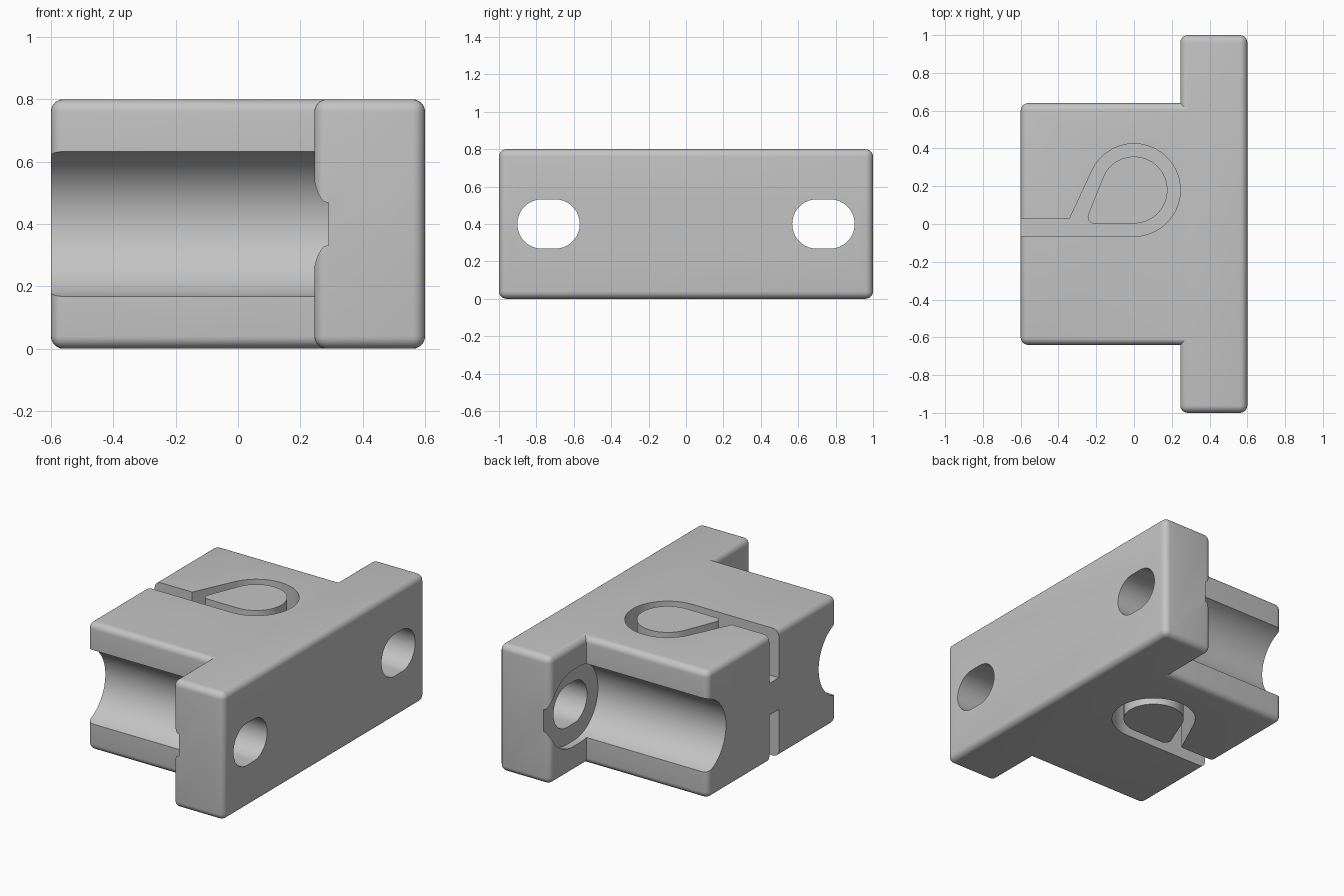
import bpy
import bmesh
from math import sin, cos, radians

cube = bpy.data.objects.get("Cube")
if cube:
    bpy.data.objects.remove(cube, do_unlink=True)

HEIGHT = 0.8
ROUND = 0.04

grey = bpy.data.materials.new("plain grey")
grey.use_nodes = True
grey.diffuse_color = (0.55, 0.55, 0.55, 1)
grey.node_tree.nodes["Principled BSDF"].inputs["Base Color"].default_value = grey.diffuse_color


def arc(cx, cy, r, start, end, steps=32):
    angles = [radians(start + (end - start) * i / steps) for i in range(steps + 1)]
    return [(cx + r * cos(a), cy + r * sin(a)) for a in angles]


def prism(name, profile, low, high, axis="Z", rounding=0):
    """Extrude a counter-clockwise profile along z, or a (y, z) profile along x."""
    def place(p, d):
        return (p[0], p[1], d) if axis == "Z" else (d, p[0], p[1])
    bm = bmesh.new()
    face = bm.faces.new([bm.verts.new(place(p, low)) for p in profile])
    top = bmesh.ops.extrude_face_region(bm, geom=[face])["geom"]
    for v in (g for g in top if isinstance(g, bmesh.types.BMVert)):
        v.co["XYZ".index(axis)] = high
    bmesh.ops.recalc_face_normals(bm, faces=bm.faces)
    if rounding:
        # Round the outside edges and leave inside corners sharp
        edges = [e for e in bm.edges if e.is_convex]
        bmesh.ops.bevel(bm, geom=edges, offset=rounding, segments=6,
                        profile=0.5, affect="EDGES")
        bmesh.ops.recalc_face_normals(bm, faces=bm.faces)
    mesh = bpy.data.meshes.new(name)
    bm.to_mesh(mesh)
    bm.free()
    mesh.materials.append(grey)
    obj = bpy.data.objects.new(name, mesh)
    bpy.context.collection.objects.link(obj)
    return obj


def cut(target, cutter):
    cutter.hide_render = True
    mod = target.modifiers.new("cut", "BOOLEAN")
    mod.operation = "DIFFERENCE"
    mod.solver = "EXACT"
    mod.object = cutter
    bpy.context.view_layer.objects.active = target
    bpy.ops.object.modifier_apply(modifier=mod.name)
    bpy.data.objects.remove(cutter, do_unlink=True)


def slot_profile(side, r):
    """Slot outline in (y, z), longer along y."""
    inner, outer = sorted((side * 0.70, side * 0.77))
    return arc(outer, 0.4, r, -90, 90) + arc(inner, 0.4, r, 90, 270)


# T-shaped block: body with a wide mounting plate on the +x side
half = [(0.6, 1), (0.245, 1), (0.245, 0.64), (-0.6, 0.64)]
outline = half + [(x, -y) for x, y in reversed(half)]
block = prism("mounting_block", outline, 0, HEIGHT, rounding=ROUND)

# Side grooves ending as counterbores, and slotted screw holes
for side in (-1, 1):
    cut(block, prism("groove_cutter", slot_profile(side, 0.24), -0.7, 0.29, "X"))
    cut(block, prism("hole_cutter", slot_profile(side, 0.132), 0.2, 0.7, "X"))

# Teardrop channel opening to the back of the body, on top and underneath
channel = [(-0.7, -0.065)] + arc(0, 0.18, 0.245, -90, 155, 56) + [(-0.34, 0.03), (-0.7, 0.03)]
island = arc(0, 0.18, 0.177, -90, 156, 56) + arc(-0.211, 0.037, 0.034, 156, 270, 10)
for low, high in ((-0.1, 0.3), (0.5, 0.9)):
    cutter = prism("channel_cutter", channel, low, high)
    cut(cutter, prism("island_cutter", island, low - 0.1, high + 0.1))
    cut(block, cutter)

# Smooth rounded surfaces, sharp rims
bpy.ops.object.select_all(action="DESELECT")
block.select_set(True)
bpy.context.view_layer.objects.active = block
bpy.ops.object.shade_smooth_by_angle(angle=radians(30))
